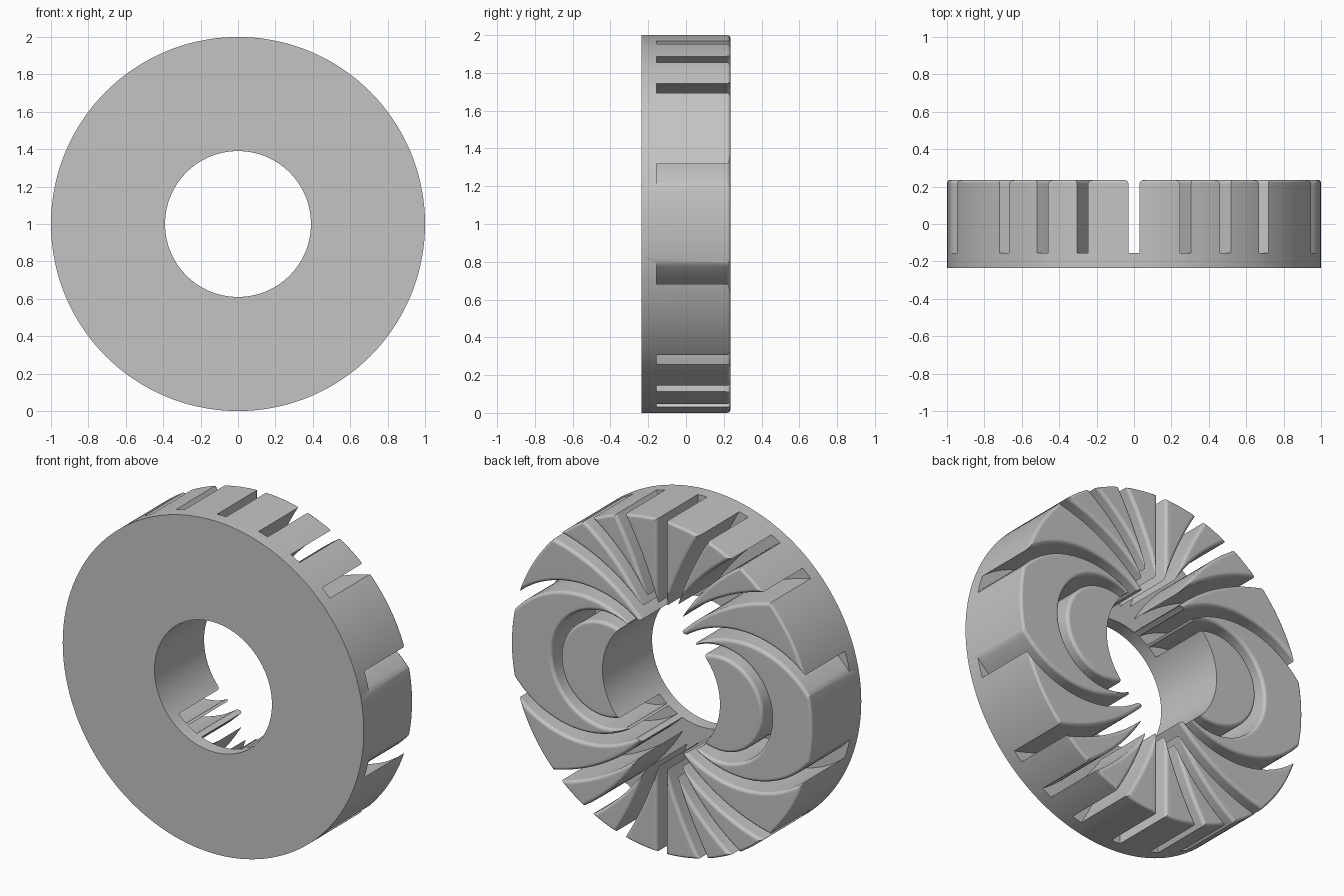
import bpy, bmesh, math
from math import sin, cos, pi, radians
from mathutils import Vector

if "Cube" in bpy.data.objects:
    bpy.data.objects.remove(bpy.data.objects["Cube"])

RIM, HOLE = 1.0, 0.39
FRONT, BACK, FLOOR = -0.235, 0.235, -0.155
HALF, FILLET = 0.03, 0.02

grey = bpy.data.materials.new("plain grey")
grey.use_nodes = True
grey.diffuse_color = (0.55, 0.55, 0.55, 1)
grey.node_tree.nodes["Principled BSDF"].inputs["Base Color"].default_value = grey.diffuse_color


def make_object(name, bm):
    bmesh.ops.recalc_face_normals(bm, faces=bm.faces)
    mesh = bpy.data.meshes.new(name)
    bm.to_mesh(mesh)
    bm.free()
    mesh.materials.append(grey)
    ob = bpy.data.objects.new(name, mesh)
    bpy.context.collection.objects.link(ob)
    return ob


def loft(name, rings, closed):
    """Skin a list of equal cross-section rings."""
    bm = bmesh.new()
    rows = [[bm.verts.new(p) for p in ring] for ring in rings]
    n = len(rows[0])
    pairs = list(zip(rows, rows[1:] + rows[:1]))
    for a, b in pairs if closed else pairs[:-1]:
        for i in range(n):
            j = (i + 1) % n
            bm.faces.new((a[i], a[j], b[j], b[i]))
    if not closed:
        bm.faces.new(rows[0])
        bm.faces.new(rows[-1])
    return make_object(name, bm)


def fillet(steps=4):
    return [i * pi / 2 / steps for i in range(steps + 1)]


# Ring body, with its rear outer edge rounded
r = FILLET * 0.8
profile = [(HOLE, BACK), (HOLE, FRONT), (RIM, FRONT)]
profile += [(RIM - r + r * cos(a), BACK - r + r * sin(a)) for a in fillet()]
turns = [2 * pi * i / 144 for i in range(144)]
body = loft("slotted_ring", [[(d * cos(t), y, 1 + d * sin(t)) for d, y in profile]
                             for t in turns], True)

# Groove cross-section flares at the top so every cut edge is rounded
side = [(HALF, FLOOR)]
side += [(HALF + FILLET * (1 - cos(a)), BACK - FILLET + FILLET * sin(a)) for a in fillet()]
side += [(HALF + FILLET, BACK + 0.03)]
section = side + [(-w, y) for w, y in reversed(side)]
cutters = []


def groove(path, sx, sz):
    rings = []
    for i, p in enumerate(path):
        t = (path[min(i + 1, len(path) - 1)] - path[max(i - 1, 0)]).normalized()
        rings.append([(sx * (p.x - w * t.y), y, 1 + sz * (p.y + w * t.x)) for w, y in section])
    ob = loft("groove_cutter", rings, False)
    ob.hide_render = True
    cutters.append(ob)


def arc(centre, radius, a0, a1, steps=40):
    angles = [a0 + (a1 - a0) * i / steps for i in range(steps + 1)]
    return [centre + radius * Vector((cos(a), sin(a))) for a in angles]


def bent_path(start, end, heading):
    """Arc from the hole to the rim that leaves the rim at the given heading."""
    s = HOLE * Vector((sin(radians(start)), cos(radians(start))))
    e = RIM * Vector((sin(radians(end)), cos(radians(end))))
    n = Vector((sin(radians(heading)), -cos(radians(heading))))
    d = s - e
    radius = d.length_squared / (2 * d.dot(n))
    c = e + n * radius
    a0 = math.atan2(s.y - c.y, s.x - c.x) + 0.2 / radius
    a1 = math.atan2(e.y - c.y, e.x - c.x) - 0.25 / radius
    return arc(c, radius, a0, a1)


# Straight grooves, fanned grooves and round side grooves
for sz in (1, -1):
    groove([Vector((0, 0.2)), Vector((0, 1.1))], 1, sz)
    for bend in ((4.5, 16, 59), (9, 29.3, 34), (15, 44, 13), (30, 74.8, -45)):
        for sx in (1, -1):
            groove(bent_path(*bend), sx, sz)
for sx in (1, -1):
    groove(arc(Vector((0.385, 0)), 0.315, radians(150), radians(-150), 72), sx, 1)

for ob in cutters:
    cut = body.modifiers.new("cut", "BOOLEAN")
    cut.operation = "DIFFERENCE"
    cut.solver = "EXACT"
    cut.object = ob

# Bake the cuts and drop the cutters
bpy.context.view_layer.update()
graph = bpy.context.evaluated_depsgraph_get()
baked = bpy.data.meshes.new_from_object(body.evaluated_get(graph))
body.modifiers.clear()
body.data = baked
baked.materials.clear()
baked.materials.append(grey)
for ob in cutters:
    bpy.data.objects.remove(ob)

# Smooth shading with crisp edges
bpy.ops.object.select_all(action="DESELECT")
body.select_set(True)
bpy.context.view_layer.objects.active = body
bpy.ops.object.shade_smooth_by_angle(angle=radians(30))
weighted = body.modifiers.new("weighted_normals", "WEIGHTED_NORMAL")
weighted.keep_sharp = True
